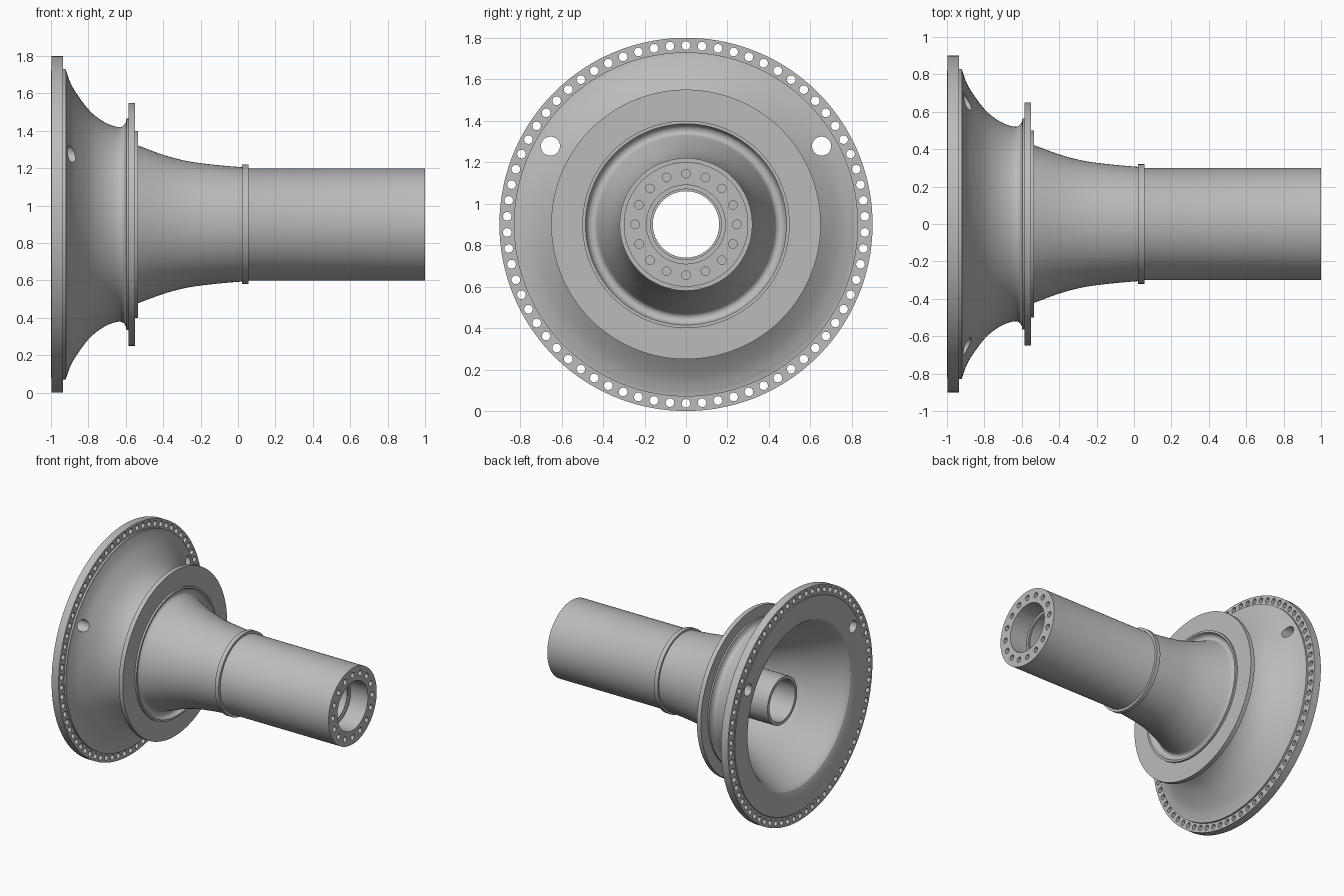
import bpy
import bmesh
from math import cos, sin, pi, radians
from mathutils import Matrix, Vector

AXIS_Z = 0.9
SEGMENTS = 140

cube = bpy.data.objects.get("Cube")
if cube:
    bpy.data.objects.remove(cube, do_unlink=True)

# Single machined metal colour
metal = bpy.data.materials.new("machined grey")
metal.use_nodes = True
GREY = (0.5, 0.5, 0.5, 1)
metal.diffuse_color = GREY
bsdf = next(n for n in metal.node_tree.nodes if n.type == 'BSDF_PRINCIPLED')
bsdf.inputs["Base Color"].default_value = GREY


def smooth(points, steps=4):
    """Catmull-Rom curve through a few (x, radius) points."""
    pts = [Vector(p) for p in points]
    pts = [2 * pts[0] - pts[1]] + pts + [2 * pts[-1] - pts[-2]]
    out = []
    for a, b, c, d in zip(pts, pts[1:], pts[2:], pts[3:]):
        for i in range(steps):
            t = i / steps
            out.append(0.5 * (2 * b + (c - a) * t + (2 * a - 5 * b + 4 * c - d) * t * t
                              + (3 * b - a - 3 * c + d) * t ** 3))
    return [tuple(p) for p in out] + [tuple(points[-1])]


def finish(name, bm):
    bmesh.ops.recalc_face_normals(bm, faces=bm.faces)
    mesh = bpy.data.meshes.new(name)
    bm.to_mesh(mesh)
    bm.free()
    mesh.materials.append(metal)
    obj = bpy.data.objects.new(name, mesh)
    bpy.context.collection.objects.link(obj)
    return obj


def lathe(name, profile):
    """Turn a closed (x, radius) outline about the long axis."""
    bm = bmesh.new()
    rings = []
    for i in range(SEGMENTS):
        a = 2 * pi * i / SEGMENTS
        rings.append([bm.verts.new((x, r * sin(a), AXIS_Z + r * cos(a))) for x, r in profile])
    n = len(profile)
    for i in range(SEGMENTS):
        p, q = rings[i], rings[(i + 1) % SEGMENTS]
        for j in range(n):
            k = (j + 1) % n
            bm.faces.new((p[j], p[k], q[k], q[j]))
    return finish(name, bm)


def drill(name, angles, ring_radius, hole_radius, x0, x1, sides):
    """Cylinders along x, used as a cutter."""
    bm = bmesh.new()
    for a in angles:
        place = Matrix.Translation(((x0 + x1) / 2, ring_radius * sin(a),
                                    AXIS_Z + ring_radius * cos(a)))
        bmesh.ops.create_cone(bm, cap_ends=True, segments=sides, radius1=hole_radius,
                              radius2=hole_radius, depth=x1 - x0,
                              matrix=place @ Matrix.Rotation(pi / 2, 4, 'Y'))
    cutter = finish(name, bm)
    cutter.hide_render = True
    return cutter


def select(obj):
    bpy.ops.object.select_all(action='DESELECT')
    obj.select_set(True)
    bpy.context.view_layer.objects.active = obj


def cut(obj, cutter):
    mod = obj.modifiers.new("holes", 'BOOLEAN')
    mod.operation = 'DIFFERENCE'
    mod.solver = 'EXACT'
    mod.object = cutter
    select(obj)
    bpy.ops.object.modifier_apply(modifier=mod.name)
    bpy.data.objects.remove(cutter, do_unlink=True)


# Main shaft: bolt flange, flared bell, neck, long barrel and hollow inside
bell = smooth([(-0.92, 0.825), (-0.885, 0.735), (-0.8, 0.615), (-0.72, 0.55),
               (-0.65, 0.522), (-0.615, 0.525), (-0.6, 0.545)])
groove = smooth([(-0.535, 0.485), (-0.558, 0.472), (-0.566, 0.452),
                 (-0.558, 0.434), (-0.535, 0.422)])
neck = smooth([(-0.535, 0.422), (-0.4, 0.372), (-0.27, 0.338),
               (-0.12, 0.318), (0.04, 0.304)])
cavity = smooth([(-0.05, 0.205), (-0.2, 0.27), (-0.4, 0.34), (-0.6, 0.425),
                 (-0.8, 0.535), (-0.95, 0.615), (-0.985, 0.64)])
body = lathe("flanged_shaft",
             [(-1, 0.68), (-1, 0.82), (-0.996, 0.825), (-0.996, 0.9), (-0.935, 0.9),
              (-0.935, 0.83), (-0.92, 0.83)] + bell
             + [(-0.597, 0.565), (-0.57, 0.565), (-0.57, 0.5), (-0.535, 0.5)]
             + groove + neck[1:]
             + [(0.05, 0.3), (1, 0.3), (1, 0.19), (0.85, 0.19), (0.85, 0.17),
                (-0.05, 0.17)] + cavity)

# Bolt circle, two access holes and threaded end holes
COUNT = 70
cut(body, drill("bolt_cutter", [2 * pi * i / COUNT for i in range(COUNT)],
                0.863, 0.021, -1.1, -0.928, 16))
cut(body, drill("access_cutter", [radians(60), radians(-60)], 0.755, 0.046, -1.1, -0.7, 32))
cut(body, drill("end_cutter", [pi * i / 8 for i in range(16)], 0.245, 0.021, 0.9, 1.1, 16))

# Separate turned rings and the inner sleeve
parts = [
    body,
    lathe("seal_flange", [(-0.585, 0.53), (-0.585, 0.65), (-0.55, 0.65), (-0.55, 0.495),
                          (-0.57, 0.495)]),
    lathe("barrel_collar", [(0.022, 0.29), (0.022, 0.32), (0.055, 0.32), (0.055, 0.29)]),
    lathe("inner_sleeve", [(-0.84, 0.16), (-0.84, 0.185), (0.02, 0.185), (0.02, 0.175),
                           (0.84, 0.175), (0.84, 0.16)]),
]
for part in parts:
    select(part)
    bpy.ops.object.shade_smooth_by_angle(angle=radians(30))
